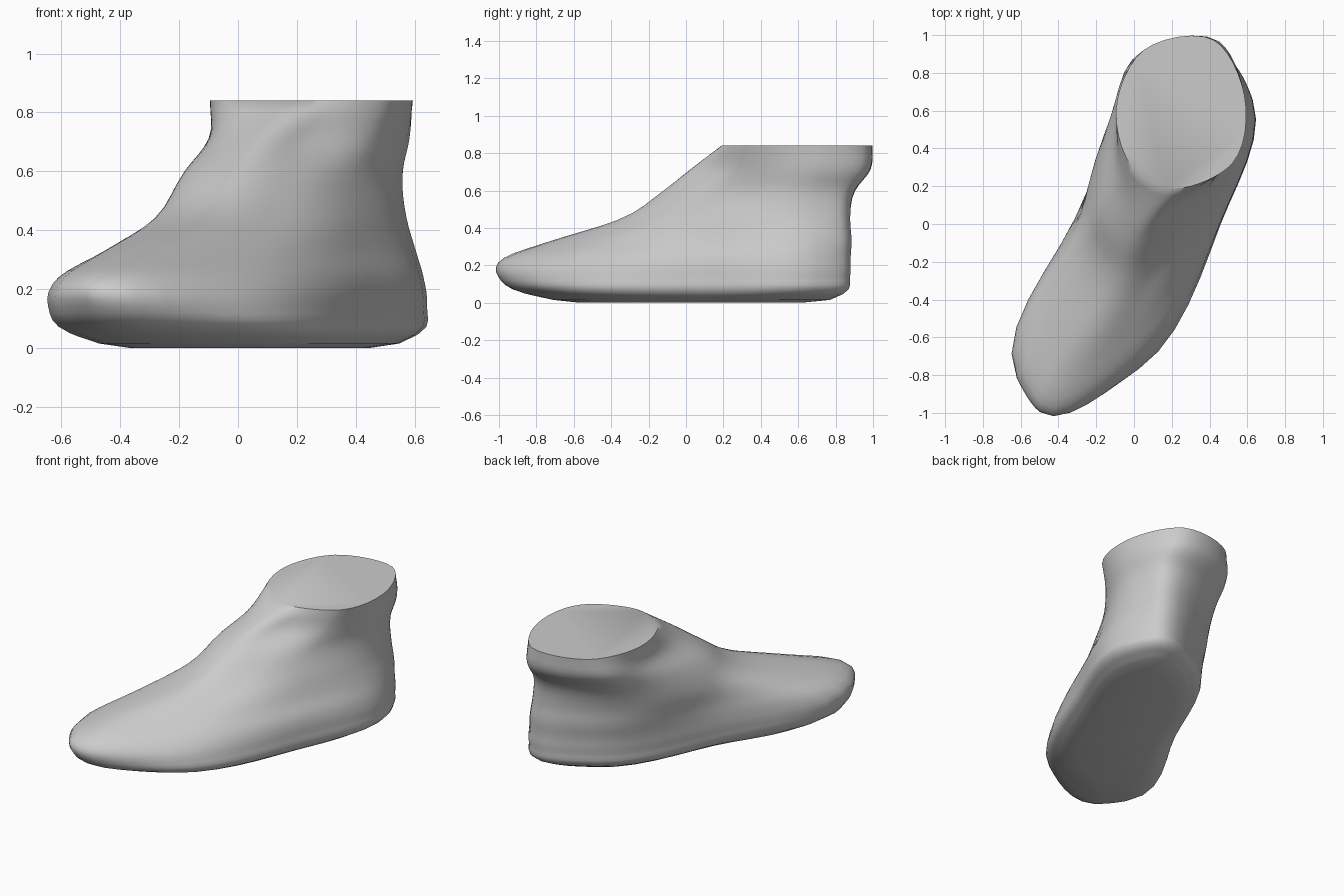
import bpy, bmesh, math
from mathutils import Vector

if "Cube" in bpy.data.objects:
    bpy.data.objects.remove(bpy.data.objects["Cube"])

# Horizontal cross-sections of the foot, sole to ankle. Each row holds eight (x, y) points:
# toe, toe left, waist left, heel left, heel back, heel right, waist right, toe right
HEIGHTS = [0.015, 0.05, 0.14, 0.24, 0.33, 0.44, 0.60, 0.71, 0.84]
SECTIONS = [
    [-.35, -.69, -.45, -.57, -.22, .03, .18, .67, .44, .76, .53, .60, .39, .00, .01, -.61],
    [-.43, -.84, -.54, -.71, -.28, .03, .13, .71, .49, .83, .60, .64, .44, .00, .03, -.71],
    [-.48, -.985, -.615, -.81, -.31, .03, .11, .73, .51, .86, .625, .66, .455, .00, .01, -.775],
    [-.49, -.95, -.59, -.77, -.305, .04, .09, .73, .51, .86, .615, .66, .445, .01, .01, -.70],
    [-.36, -.71, -.45, -.48, -.29, .05, .06, .73, .51, .86, .595, .66, .41, .04, .04, -.51],
    [-.12, -.37, -.27, -.18, -.26, .10, .04, .73, .50, .85, .57, .64, .41, .12, .16, -.21],
    [-.01, -.12, -.16, .02, -.18, .23, .00, .77, .48, .87, .56, .64, .41, .21, .21, -.01],
    [.07, .02, -.05, .13, -.10, .43, -.02, .85, .46, .955, .58, .68, .46, .28, .24, .12],
    [.20, .19, .03, .26, -.095, .60, .05, .92, .42, .975, .585, .68, .52, .32, .36, .22],
]
AROUND, UP = 6, 4


def hermite(p0, p1, m0, m1, t):
    return (p0 * (2*t**3 - 3*t**2 + 1) + m0 * (t**3 - 2*t**2 + t)
            + p1 * (3*t**2 - 2*t**3) + m1 * (t**3 - t**2))


def slope(a, b, c, da, db):
    """Tangent at b for uneven spacing."""
    return ((b - a) / da * db + (c - b) / db * da) / (da + db)


def smooth_ring(pts):
    """Closed smooth curve through the control points."""
    n = len(pts)
    d = [(pts[(i + 1) % n] - pts[i]).length for i in range(n)]
    m = [slope(pts[i - 1], pts[i], pts[(i + 1) % n], d[i - 1], d[i]) for i in range(n)]
    return [hermite(pts[i], pts[(i + 1) % n], m[i] * d[i], m[(i + 1) % n] * d[i], k / AROUND)
            for i in range(n) for k in range(AROUND)]


def smooth_stack(rings):
    """Insert smooth in-between rings up the height."""
    n, cols = len(rings), len(rings[0])
    d = [HEIGHTS[i + 1] - HEIGHTS[i] for i in range(n - 1)]

    def tangent(i, c):
        if i == 0:
            return (rings[1][c] - rings[0][c]) / d[0]
        if i == n - 1:
            return (rings[i][c] - rings[i - 1][c]) / d[-1]
        return slope(rings[i - 1][c], rings[i][c], rings[i + 1][c], d[i - 1], d[i])

    out = []
    for i in range(n - 1):
        for k in range(UP):
            out.append([hermite(rings[i][c], rings[i + 1][c], tangent(i, c) * d[i],
                                tangent(i + 1, c) * d[i], k / UP) for c in range(cols)])
    return out + [rings[-1]]


# Foot: loft the sections, close the sole and the flat ankle cut
rings = smooth_stack([
    smooth_ring([Vector((s[j], s[j + 1], z)) for j in range(0, 16, 2)])
    for z, s in zip(HEIGHTS, SECTIONS)])
# Gently rounded sole edge
rings.insert(0, [Vector((p.x * 0.8 + 0.01, p.y * 0.8, 0)) for p in rings[0]])
bm = bmesh.new()
loops = [[bm.verts.new(p) for p in ring] for ring in rings]
count = len(loops[0])
for low, high in zip(loops, loops[1:]):
    for i in range(count):
        j = (i + 1) % count
        bm.faces.new((low[i], low[j], high[j], high[i]))
bm.faces.new(loops[0])
bm.faces.new(loops[-1])
bmesh.ops.recalc_face_normals(bm, faces=bm.faces)

mesh = bpy.data.meshes.new("foot")
bm.to_mesh(mesh)
bm.free()
foot = bpy.data.objects.new("foot", mesh)
bpy.context.collection.objects.link(foot)
bpy.context.view_layer.objects.active = foot
foot.select_set(True)
bpy.ops.object.shade_smooth_by_angle(angle=math.radians(45))
